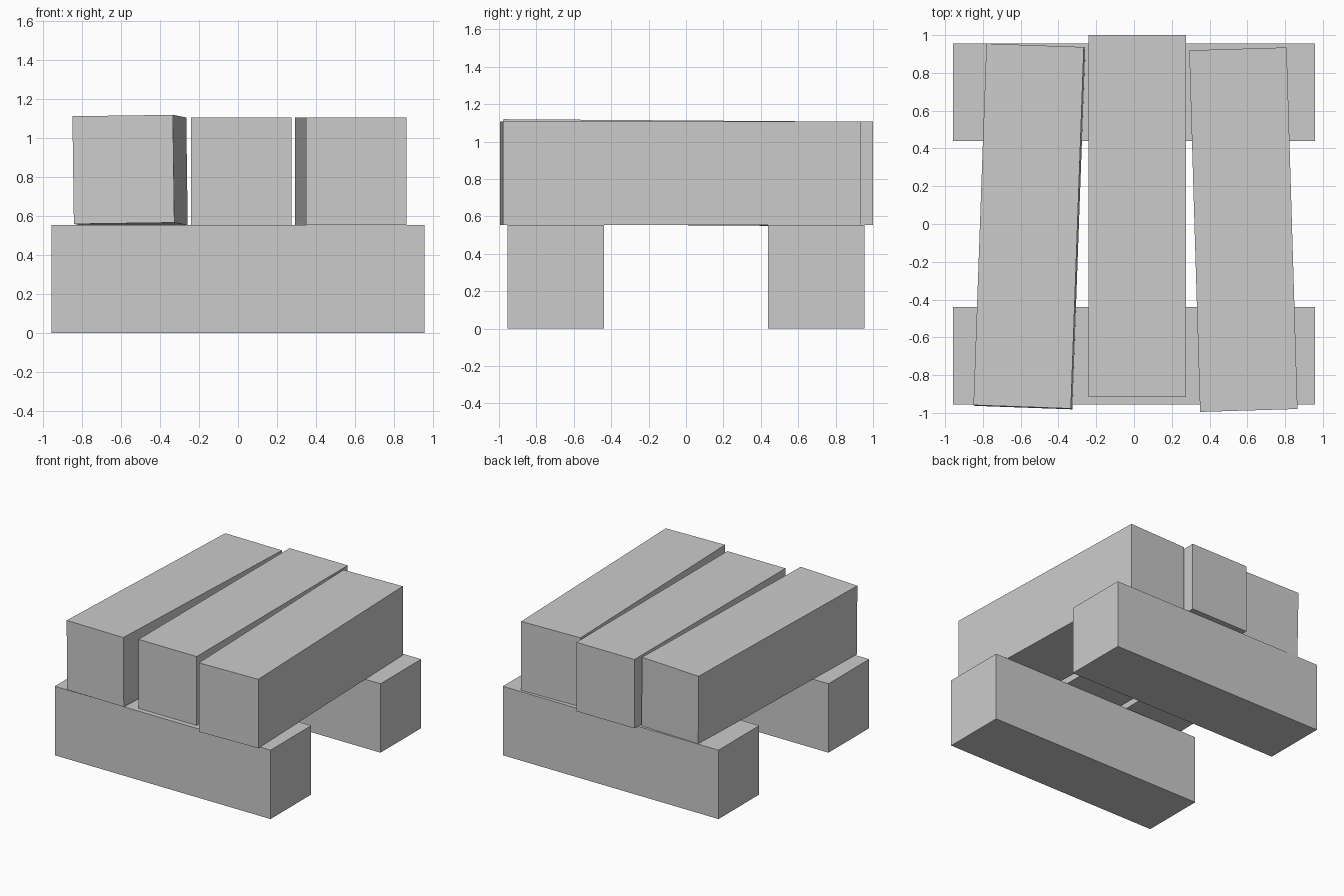
import bpy
from math import radians

cube = bpy.data.objects.get("Cube")
if cube:
    bpy.data.objects.remove(cube, do_unlink=True)

# One plain grey for every beam
grey = bpy.data.materials.new("light_grey")
grey.use_nodes = True
COLOUR = (0.6, 0.6, 0.6, 1)
grey.diffuse_color = COLOUR
grey.node_tree.nodes["Principled BSDF"].inputs["Base Color"].default_value = COLOUR

LENGTH, WIDTH, HEIGHT = 1.915, 0.516, 0.553


def beam(name, location, rotation=(0, 0, 0)):
    """A square-cut beam lying along its local y axis."""
    bpy.ops.mesh.primitive_cube_add(size=1, location=location,
                                    rotation=[radians(a) for a in rotation])
    ob = bpy.context.object
    ob.name = name
    ob.scale = (WIDTH, LENGTH, HEIGHT)
    ob.data.materials.append(grey)
    return ob


# Two lower beams lying crosswise
for side, y in (("front", -0.697), ("back", 0.697)):
    beam(side + "_lower_beam", (0, y, HEIGHT / 2), (0, 0, 90))

# Three upper beams, the outer two slightly askew
top_z = HEIGHT * 1.5
beam("middle_upper_beam", (0.016, 0.042, top_z))
beam("left_upper_beam", (0.579, -0.03, top_z), (0, 0, 1.72))
beam("right_upper_beam", (-0.554, -0.013, top_z + 0.003), (-0.4, -0.8, -2.05))
